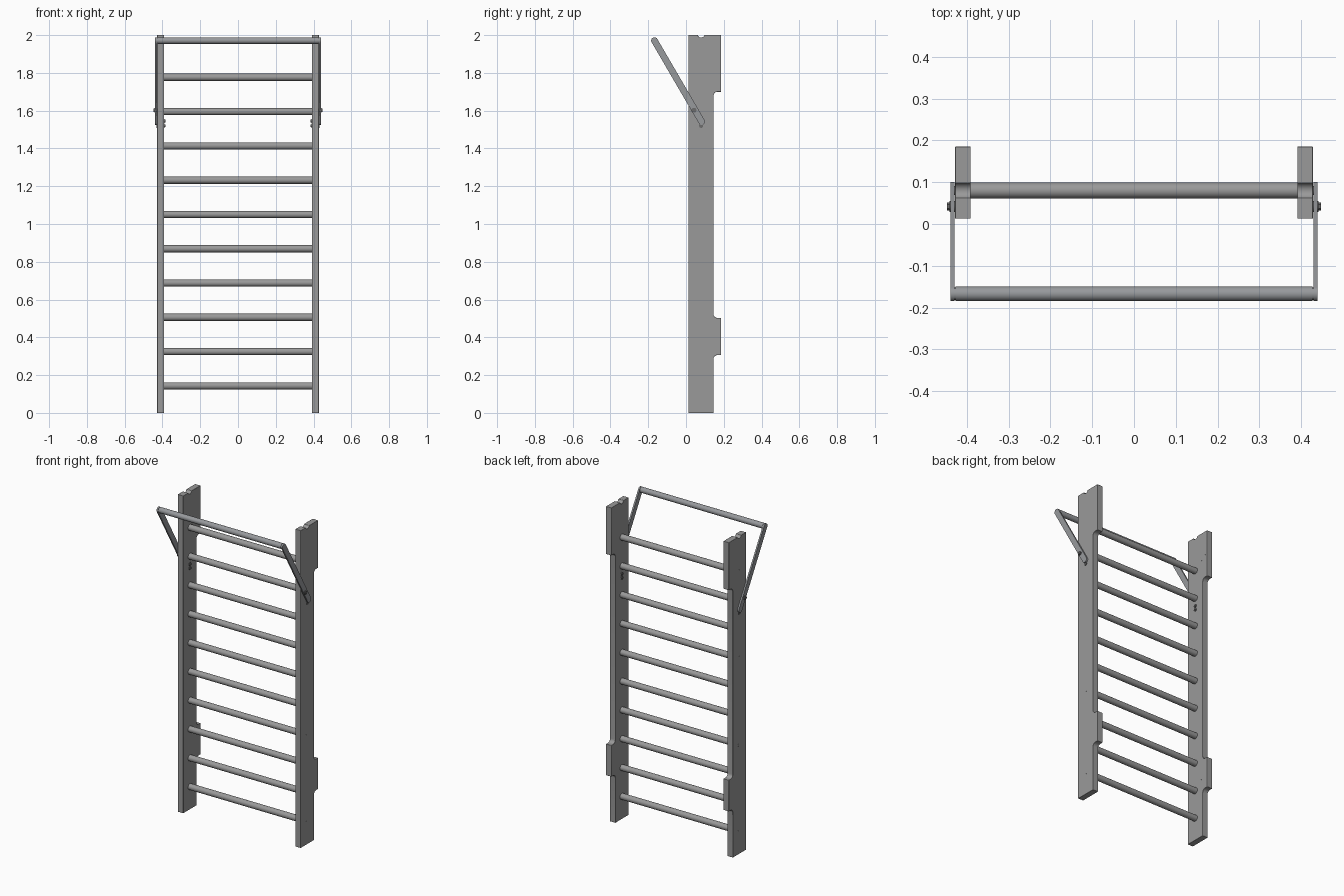
import bpy, bmesh
from math import sin, cos, pi, atan2

if "Cube" in bpy.data.objects:
    bpy.data.objects.remove(bpy.data.objects["Cube"])

def material(name, *rgb):
    m = bpy.data.materials.new(name)
    m.diffuse_color = (*rgb, 1)
    m.use_nodes = True
    m.node_tree.nodes["Principled BSDF"].inputs["Base Color"].default_value = m.diffuse_color
    return m

GREY = material("dark_grey", 0.32, 0.32, 0.32)
STEEL = material("steel_grey", 0.31, 0.32, 0.335)
DARK = material("dark_hardware", 0.15, 0.15, 0.15)

def finish(bm, name, mat):
    bmesh.ops.recalc_face_normals(bm, faces=bm.faces)
    me = bpy.data.meshes.new(name)
    bm.to_mesh(me)
    bm.free()
    me.materials.append(mat)
    ob = bpy.data.objects.new(name, me)
    bpy.context.collection.objects.link(ob)
    bpy.ops.object.select_all(action='DESELECT')
    ob.select_set(True)
    bpy.context.view_layer.objects.active = ob
    bpy.ops.object.shade_smooth_by_angle(angle=0.6)
    return ob

def prism(name, pts, x0, x1, mat=GREY, bevel=0):
    """Extrude a (y, z) outline along x."""
    bm = bmesh.new()
    f = bm.faces.new([bm.verts.new((x0, y, z)) for y, z in pts])
    r = bmesh.ops.extrude_face_region(bm, geom=[f])
    for v in r['geom']:
        if isinstance(v, bmesh.types.BMVert):
            v.co.x = x1
    ob = finish(bm, name, mat)
    if bevel:
        m = ob.modifiers.new("soft_edges", 'BEVEL')
        m.width, m.segments, m.limit_method = bevel, 2, 'ANGLE'
        m.angle_limit = 0.9
    return ob

def arc(cy, cz, r, a0, a1, n=6):
    return [(cy + r * cos(a0 + (a1 - a0) * i / n), cz + r * sin(a0 + (a1 - a0) * i / n))
            for i in range(n + 1)]

def rod(name, x0, x1, y, z, r, n=32, mat=GREY):
    return prism(name, arc(y, z, r, 0, 2 * pi * (n - 1) / n, n - 1), x0, x1, mat)

FRONT, BACK, BLOCK, RY = 0.013, 0.145, 0.185, 0.08

# Upright outline with wall blocks, coved transitions and a top notch
rail = [(FRONT, 0), (BACK, 0)]
rail += arc(BACK + 0.022, 0.284, 0.022, pi, pi / 2)
rail += [(BLOCK, 0.306), (BLOCK, 0.503)]
rail += arc(BACK + 0.022, 0.525, 0.022, -pi / 2, -pi)
rail += arc(BACK + 0.022, 1.678, 0.022, pi, pi / 2)
rail += [(BLOCK, 1.70), (BLOCK, 2.0)]
rail += arc(RY, 2.006, 0.019, -0.321, -pi + 0.321, 10)
rail += [(FRONT, 2.0)]

# Pull-up arm: flat bar with rounded ends
top, low = (-0.167, 1.971), (0.083, 1.542)
a = atan2(top[1] - low[1], top[0] - low[0])
arm = arc(*top, 0.0175, a - pi / 2, a + pi / 2, 12) + arc(*low, 0.0175, a + pi / 2, a + 1.5 * pi, 12)

for s, side in ((-1, "left"), (1, "right")):
    prism(side + "_upright", rail, s * 0.391, s * 0.428, GREY, 0.001)
    prism(side + "_bar_arm", arm, s * 0.429, s * 0.439, STEEL)
    # Collar where the bar meets the arm
    rod(side + "_bar_collar", s * 0.427, s * 0.430, *top, 0.015, mat=STEEL)

    # Arm bolt: washer and head
    rod(side + "_bolt_washer", s * 0.426, s * 0.441, 0.042, 1.602, 0.013, 24, DARK)
    rod(side + "_bolt_head", s * 0.440, s * 0.447, 0.042, 1.602, 0.010, 6, DARK)

    # Lower pivot bolts through the upright
    for i, z in enumerate((1.545, 1.52)):
        rod(f"{side}_pivot_washer_{i}", s * 0.388, s * 0.432, RY, z, 0.011, 20, DARK)
        rod(f"{side}_pivot_nut_{i}", s * 0.385, s * 0.389, RY, z, 0.008, 6, DARK)

    # Plugs on the outer face
    for i, z in enumerate((0.143, 0.688, 1.232, 1.777)):
        rod(f"{side}_plug_{i}", s * 0.427, s * 0.4283, RY, z, 0.013, 20)

    # Wall screws on the inner face of each block
    for i, z in enumerate((0.405, 1.85)):
        for j, (y, dz) in enumerate(((0.135, 0.025), (0.165, 0.0), (0.135, -0.025))):
            rod(f"{side}_wall_screw_{i}_{j}", s * 0.3907, s * 0.392, y, z + dz, 0.006, 16)

# Ten rungs
for i in range(10):
    rod(f"rung_{i + 1}", -0.40, 0.40, RY, 0.143 + i * 0.1815, 0.019)

# Pull-up bar
rod("pull_up_bar", -0.427, 0.427, *top, 0.0175, mat=STEEL)
